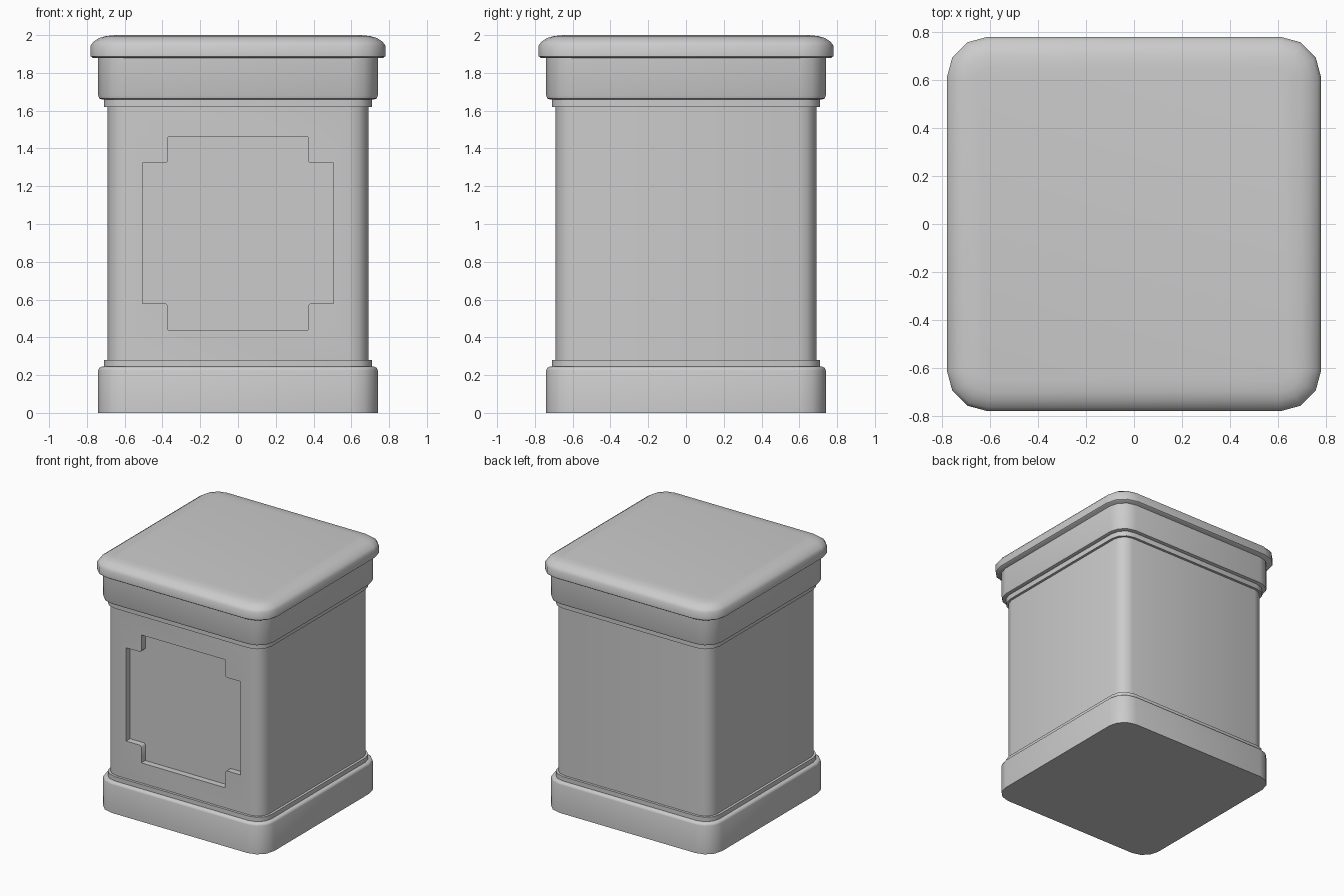
import bpy, bmesh, math

cube = bpy.data.objects.get("Cube")
if cube:
    bpy.data.objects.remove(cube, do_unlink=True)

stone = bpy.data.materials.new("light_grey_stone")
stone.use_nodes = True
grey = (0.6, 0.6, 0.6, 1)
stone.diffuse_color = grey
stone.node_tree.nodes["Principled BSDF"].inputs["Base Color"].default_value = grey


def rounded_square(half, radius, steps=3):
    """Outline of a square with rounded corners, counter-clockwise."""
    c = half - radius
    points = []
    for quarter, (sx, sy) in enumerate([(1, 1), (-1, 1), (-1, -1), (1, -1)]):
        for i in range(steps + 1):
            a = (quarter + i / steps) * math.pi / 2
            points.append((sx * c + radius * math.cos(a),
                           sy * c + radius * math.sin(a)))
    return points


def make_object(name, bm):
    bmesh.ops.recalc_face_normals(bm, faces=bm.faces)
    mesh = bpy.data.meshes.new(name)
    bm.to_mesh(mesh)
    bm.free()
    mesh.materials.append(stone)
    obj = bpy.data.objects.new(name, mesh)
    bpy.context.collection.objects.link(obj)
    return obj


def select_only(obj):
    bpy.ops.object.select_all(action='DESELECT')
    obj.select_set(True)
    bpy.context.view_layer.objects.active = obj


def smooth(obj):
    select_only(obj)
    bpy.ops.object.shade_smooth_by_angle(angle=math.radians(50))


def loft(name, profile, radius):
    """Stack rounded squares following (half width, height) pairs."""
    bm = bmesh.new()
    widest = max(half for half, z in profile)
    rings = []
    for half, z in profile:
        r = radius - (widest - half)
        rings.append([bm.verts.new((x, y, z)) for x, y in rounded_square(half, r)])
    for low, high in zip(rings, rings[1:]):
        n = len(low)
        for i in range(n):
            j = (i + 1) % n
            bm.faces.new((low[i], low[j], high[j], high[i]))
    bm.faces.new(rings[0])
    bm.faces.new(rings[-1])
    return make_object(name, bm)


# Plinth, mouldings, frieze and lid
smooth(loft("base_plinth", [(0.74, 0), (0.74, 0.225), (0.735, 0.238), (0.72, 0.245)], 0.14))
smooth(loft("lower_moulding", [(0.71, 0.23), (0.71, 0.28)], 0.12))
smooth(loft("upper_moulding", [(0.71, 1.62), (0.71, 1.67)], 0.12))
smooth(loft("frieze", [(0.72, 1.66), (0.735, 1.665), (0.74, 1.68), (0.74, 1.885)], 0.14))
smooth(loft("lid", [(0.77, 1.88), (0.78, 1.888), (0.78, 1.945), (0.765, 1.965),
                    (0.735, 1.985), (0.70, 1.995), (0.65, 2.0)], 0.17))

# Body with a recessed front panel
body = loft("body", [(0.69, 0.25), (0.69, 1.65)], 0.10)

# Panel outline: a rectangle with stepped corners, each inner corner slightly rounded
wide, narrow, tall, short, ease = 0.505, 0.37, 0.51, 0.372, 0.012
quarter = [(wide, short), (narrow + ease, short), (narrow, short + ease), (narrow, tall)]
outline = []
for sx, sz in [(1, 1), (-1, 1), (-1, -1), (1, -1)]:
    corner = quarter if sx == sz else quarter[::-1]
    outline += [(sx * x, 0.95 + sz * z) for x, z in corner]

bm = bmesh.new()
face = bm.faces.new([bm.verts.new((x, -0.80, z)) for x, z in outline])
extruded = bmesh.ops.extrude_face_region(bm, geom=[face])
back = [v for v in extruded["geom"] if isinstance(v, bmesh.types.BMVert)]
bmesh.ops.translate(bm, verts=back, vec=(0, 0.16, 0))
if face.is_valid and not any(len(e.link_faces) == 1 for e in face.edges):
    pass
else:
    bmesh.ops.holes_fill(bm, edges=[e for e in bm.edges if e.is_boundary], sides=0)
cutter = make_object("panel_cutter", bm)
cutter.hide_render = True

cut = body.modifiers.new("panel_recess", 'BOOLEAN')
cut.operation = 'DIFFERENCE'
cut.solver = 'EXACT'
cut.object = cutter
select_only(body)
bpy.ops.object.modifier_apply(modifier=cut.name)
bpy.data.objects.remove(cutter, do_unlink=True)
smooth(body)
